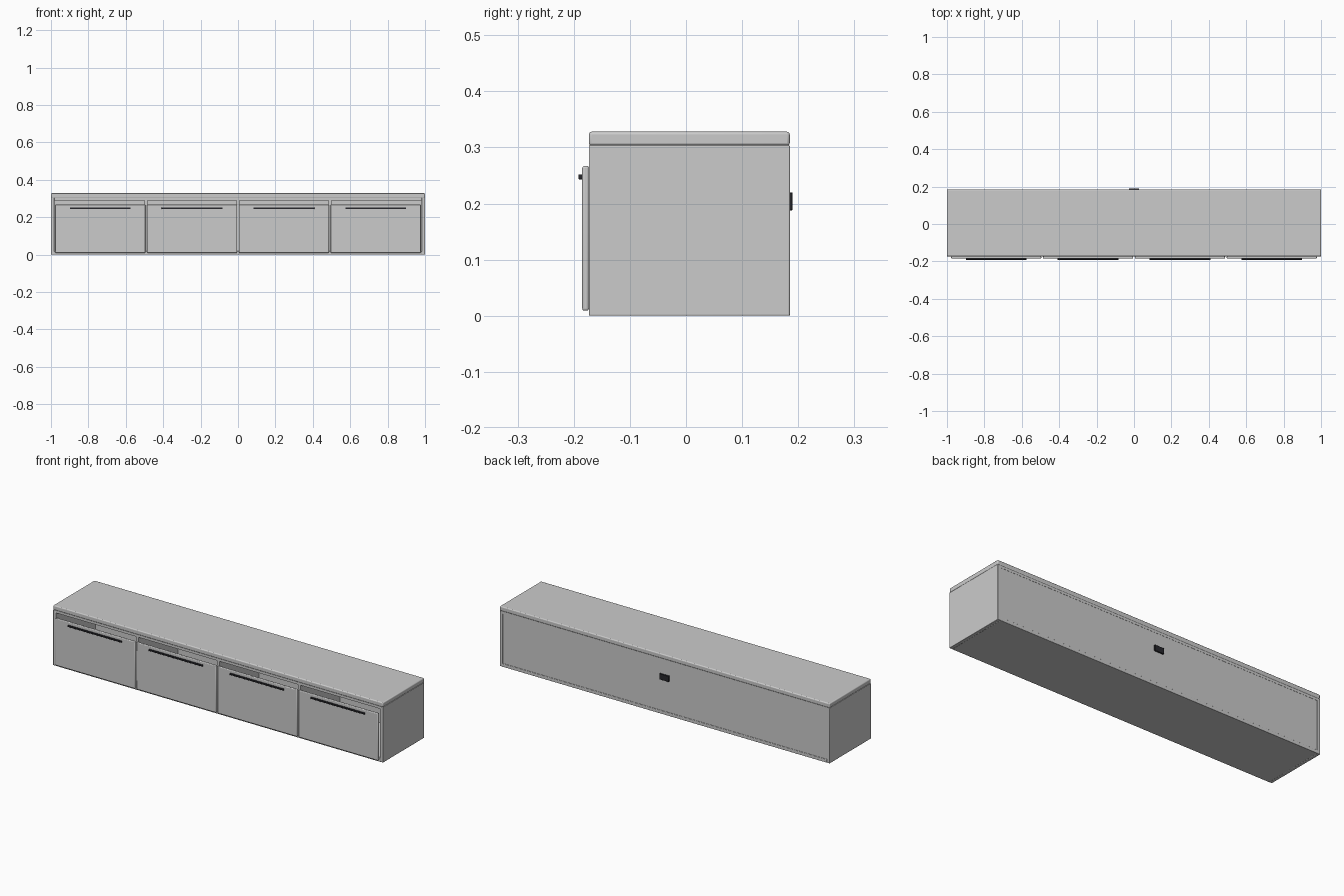
import bpy, bmesh

if "Cube" in bpy.data.objects:
    bpy.data.objects.remove(bpy.data.objects["Cube"])

YF, YB = -0.173, 0.185      # carcass front and back


def box(name, x, y, z, bevel=0.0, segments=2, color=None):
    """Box from (min, max) ranges, with an optional rounded edge."""
    me = bpy.data.meshes.new(name)
    ob = bpy.data.objects.new(name, me)
    bpy.context.collection.objects.link(ob)
    ob.location = [(r[0] + r[1]) / 2 for r in (x, y, z)]
    bm = bmesh.new()
    bmesh.ops.create_cube(bm, size=1)
    bmesh.ops.scale(bm, verts=bm.verts, vec=[r[1] - r[0] for r in (x, y, z)])
    bm.to_mesh(me)
    bm.free()
    if bevel:
        mod = ob.modifiers.new("round_edges", 'BEVEL')
        mod.width, mod.segments = bevel, segments
        bpy.context.view_layer.objects.active = ob
        ob.select_set(True)
        bpy.ops.object.shade_smooth_by_angle()
        ob.select_set(False)
    if color:
        me.materials.append(color)
    return ob


black = bpy.data.materials.new("black_metal")
black.diffuse_color = (0.02, 0.02, 0.025, 1)
black.use_nodes = True
black.node_tree.nodes["Principled BSDF"].inputs["Base Color"].default_value = black.diffuse_color

# Top board and the thin sub-top beneath it
box("top_board", (-1, 1), (YF, YB), (0.303, 0.328), 0.005, 3)
box("sub_top", (-0.999, 0.999), (YF + 0.001, YB - 0.001), (0.290, 0.304))

# Sides, bottom and back
for s, side in ((-1, "left"), (1, "right")):
    xs = sorted((s * 1.0, s * 0.982))
    box(side + "_side", xs, (YF, YB), (0, 0.304), 0.002)
box("bottom_board", (-0.983, 0.983), (YF, YB), (0, 0.018), 0.001)
box("back_panel", (-0.983, 0.983), (0.171, 0.183), (0.016, 0.292))

# Dividers between the four bays
for i in (-1, 0, 1):
    c = i * 0.491
    box("divider", (c - 0.008, c + 0.008), (YF + 0.001, 0.172), (0.016, 0.292))

# Four fronts, each with a slim bar handle
for i in range(4):
    c = (i - 1.5) * 0.491
    box("drawer_front", (c - 0.241, c + 0.241), (-0.185, YF), (0.009, 0.267), 0.004, 3)
    box("handle", (c - 0.163, c + 0.163), (-0.192, -0.184), (0.243, 0.252), 0.002, 2, black)

# Cable outlet on the back
box("cable_plate", (-0.028, 0.028), (0.182, 0.190), (0.188, 0.220), 0.001, 1, black)
